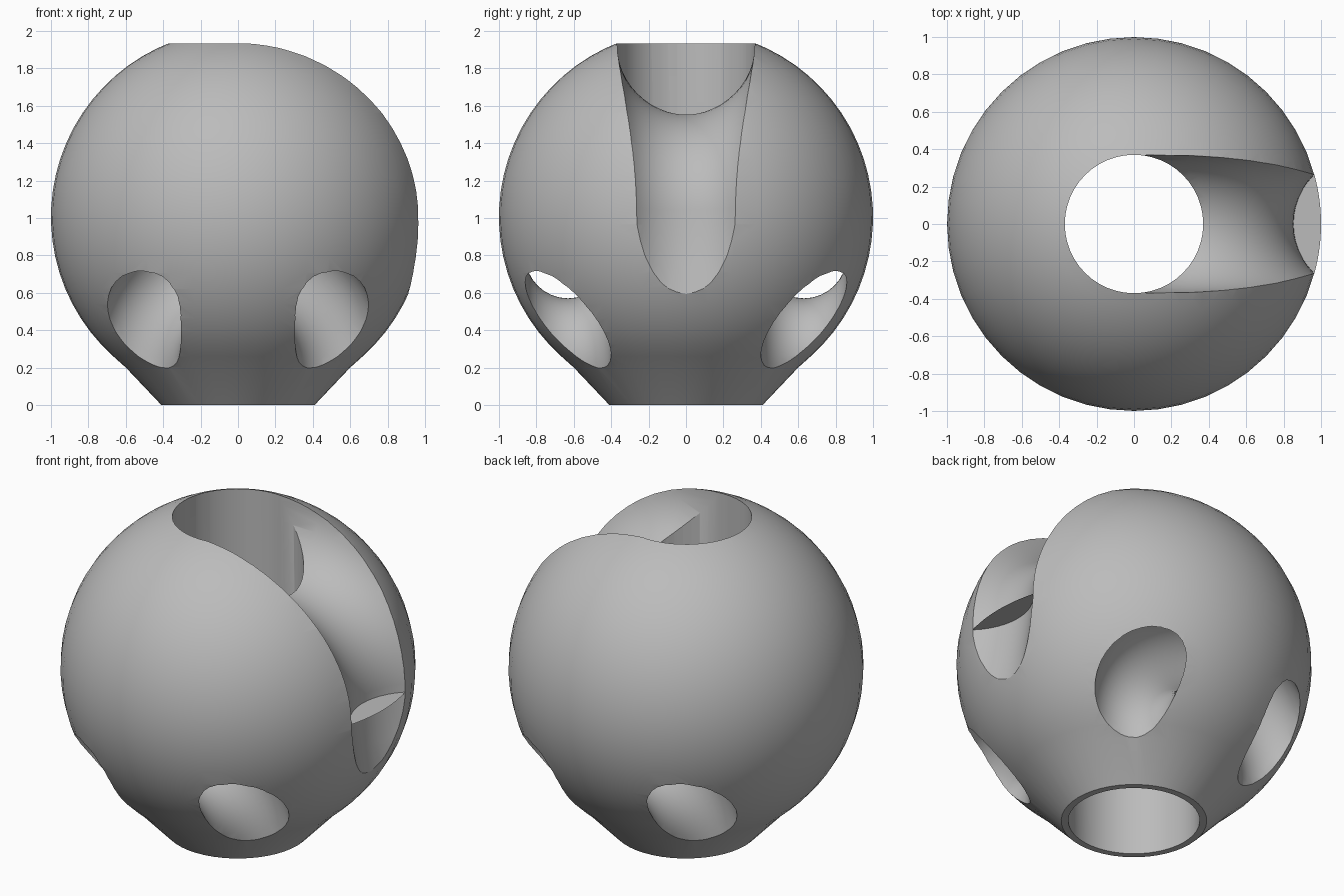
import bpy, bmesh
from math import sin, cos, pi, sqrt
from mathutils import Vector

cube = bpy.data.objects.get("Cube")
if cube:
    bpy.data.objects.remove(cube, do_unlink=True)

GREY = (0.5, 0.5, 0.5, 1.0)
mat = bpy.data.materials.new("plain grey")
mat.use_nodes = True
mat.diffuse_color = GREY
mat.node_tree.nodes["Principled BSDF"].inputs["Base Color"].default_value = GREY

CENTRE_Z = 1.005   # middle of the ball
BORE = 0.37        # radius of the bore and the side channel
BEND_X, BEND_R = 0.295, 0.925


def make_object(name, bm):
    bmesh.ops.recalc_face_normals(bm, faces=bm.faces[:])
    mesh = bpy.data.meshes.new(name)
    bm.to_mesh(mesh)
    bm.free()
    mesh.materials.append(mat)
    obj = bpy.data.objects.new(name, mesh)
    bpy.context.scene.collection.objects.link(obj)
    return obj


def skin(name, rings, closed=False):
    """Join rings of points into a capped or closed tube."""
    bm = bmesh.new()
    loops = [[bm.verts.new(p) for p in ring] for ring in rings]
    n = len(loops[0])
    pairs = list(zip(loops, loops[1:]))
    if closed:
        pairs.append((loops[-1], loops[0]))
    else:
        bm.faces.new(loops[0])
        bm.faces.new(loops[-1])
    for a, b in pairs:
        for i in range(n):
            j = (i + 1) % n
            bm.faces.new((a[i], a[j], b[j], b[i]))
    return make_object(name, bm)


def lathe(name, profile, sides):
    return skin(name, [[(r * cos(2 * pi * i / sides), r * sin(2 * pi * i / sides), z)
                        for i in range(sides)] for r, z in profile])


def sweep(name, path, radius, y=0.0, sides=48, closed=False):
    """Round tube along a path of (x, z) points at a given y."""
    pts = [Vector((x, y, z)) for x, z in path]
    n, rings = len(pts), []
    for k, p in enumerate(pts):
        ahead = pts[(k + 1) % n] if closed else pts[min(k + 1, n - 1)]
        behind = pts[k - 1] if closed else pts[max(k - 1, 0)]
        side = (ahead - behind).normalized().cross(Vector((0, 1, 0)))
        rings.append([p + radius * (cos(2 * pi * i / sides) * side +
                      sin(2 * pi * i / sides) * Vector((0, 1, 0))) for i in range(sides)])
    return skin(name, rings, closed)


# Ball with a conical foot
steps = 28
profile = [(0.41, 0.0), (0.6, 0.2)]
for k in range(1, steps):
    a = -0.93 + (pi / 2 + 0.93) * k / steps
    profile.append((cos(a), CENTRE_Z + sin(a)))
ball = lathe("ball_body", profile, 48)

# Vertical bore
cutters = [lathe("bore_cutter", [(BORE, -0.5), (BORE, 2.5)], 48)]

# Side channel bending from the top down the left side
path = [(0.02, 1 + BEND_R)]
path += [(BEND_X + BEND_R * sin(t * pi / 40), 1 + BEND_R * cos(t * pi / 40)) for t in range(21)]
path += [(1.25, 0.8), (1.33, 0.3)]
cutters.append(sweep("channel_cutter", path, BORE - 0.002))

# Arched tunnels inside the front and the back
arch = [(0.54 * cos(2 * pi * t / 64), 0.26 + 0.54 * sin(2 * pi * t / 64)) for t in range(64)]
for name, y in (("front_tunnel_cutter", -0.63), ("back_tunnel_cutter", 0.63)):
    cutters.append(sweep(name, arch, 0.23, y, 32, True))

# Cut the ball and keep the result as its mesh
for cutter in cutters:
    cutter.hide_render = True
    mod = ball.modifiers.new(cutter.name, 'BOOLEAN')
    mod.operation = 'DIFFERENCE'
    mod.solver = 'MANIFOLD'
    mod.object = cutter
bpy.context.view_layer.update()
graph = bpy.context.evaluated_depsgraph_get()
cut_mesh = bpy.data.meshes.new_from_object(ball.evaluated_get(graph))
ball.modifiers.clear()
ball.data = cut_mesh
for cutter in cutters:
    bpy.data.objects.remove(cutter, do_unlink=True)

# Smooth shading with crisp cut edges
cut_mesh.shade_smooth()
cut_mesh.set_sharp_from_angle(angle=pi / 6)

# Thin crescent web across the channel at mid height
bm = bmesh.new()
rows = []
for k in range(17):
    y = 0.265 * (k / 8 - 1)
    rows.append([bm.verts.new((x, y, 1.0)) for x in
                 (BEND_X + BEND_R - sqrt(BORE ** 2 - y * y), sqrt(1 - y * y))])
for a, b in zip(rows, rows[1:]):
    bm.faces.new((a[0], a[1], b[1], b[0]))
make_object("channel_web", bm)
